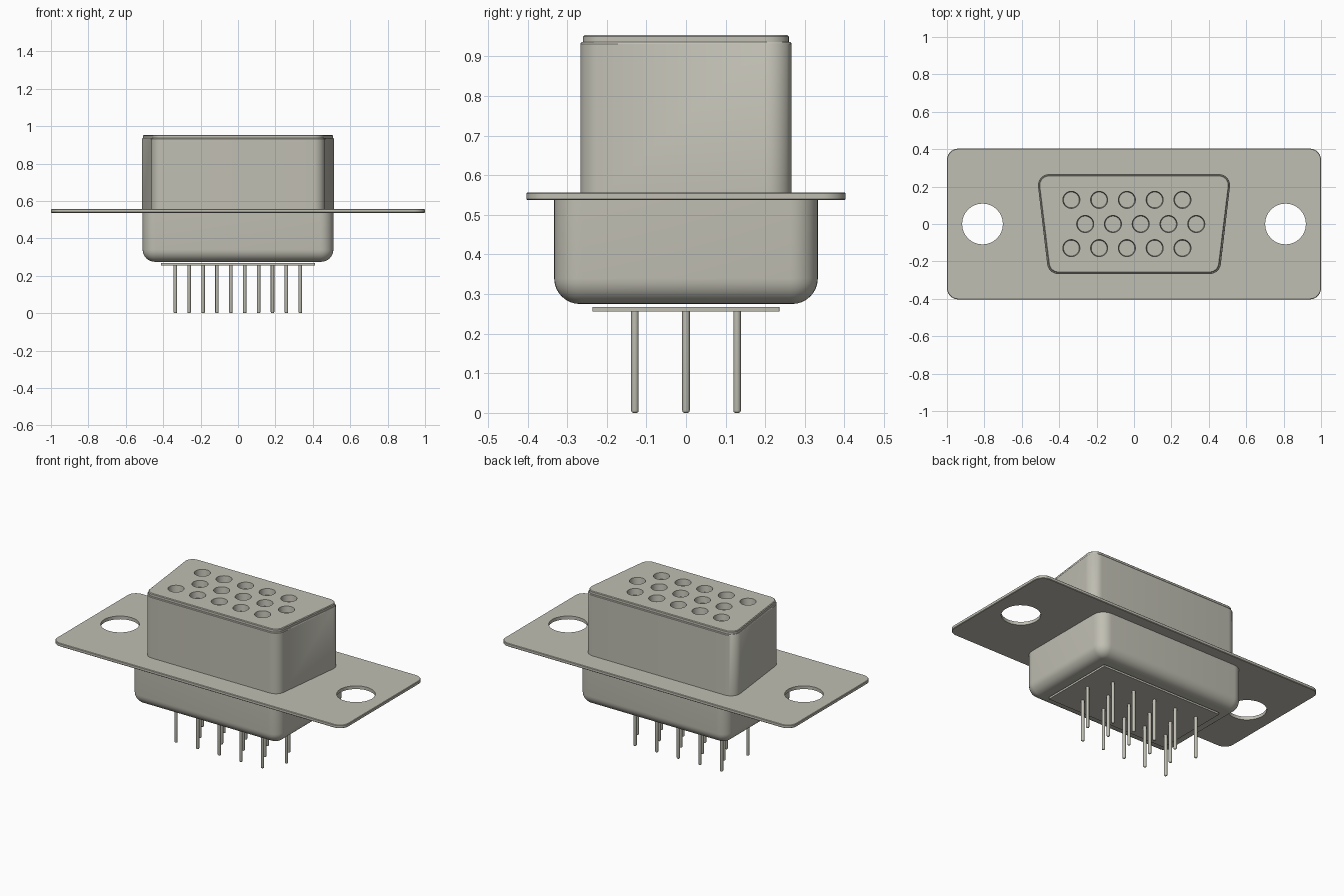
import bpy, bmesh, math
from mathutils import Vector, Matrix

cube = bpy.data.objects.get("Cube")
if cube:
    bpy.data.objects.remove(cube, do_unlink=True)

metal = bpy.data.materials.new("warm_grey_metal")
COLOUR = (0.53, 0.52, 0.45, 1.0)
metal.diffuse_color = COLOUR
metal.use_nodes = True
metal.node_tree.nodes["Principled BSDF"].inputs["Base Color"].default_value = COLOUR


def finish(name, bm):
    """Turn a bmesh into a coloured object with smooth, edge-preserving shading."""
    bmesh.ops.recalc_face_normals(bm, faces=bm.faces)
    mesh = bpy.data.meshes.new(name)
    bm.to_mesh(mesh)
    bm.free()
    mesh.materials.append(metal)
    obj = bpy.data.objects.new(name, mesh)
    bpy.context.collection.objects.link(obj)
    return obj


def shade(obj):
    bpy.ops.object.select_all(action='DESELECT')
    obj.select_set(True)
    bpy.context.view_layer.objects.active = obj
    bpy.ops.object.shade_smooth_by_angle(angle=math.radians(35))


def outline(back, front, depth, radius, inset, steps=8):
    """Rounded trapezoid: half widths at back and front, half depth, corner radius."""
    b, f, d = back - inset, front - inset, depth - inset
    r = max(radius - inset, 0.003)
    corners = [Vector(c) for c in ((-f, -d), (f, -d), (b, d), (-b, d))]
    points = []
    for i, p in enumerate(corners):
        u = (p - corners[i - 1]).normalized()
        v = (corners[(i + 1) % 4] - p).normalized()
        turn = math.acos(u.dot(v))
        start = math.atan2(-u.x, u.y)
        centre = p + (v - u).normalized() * r / math.cos(turn / 2)
        for s in range(steps + 1):
            a = start + turn * s / steps
            points.append(centre + r * Vector((math.cos(a), math.sin(a))))
    return points


def loft(name, back, front, depth, radius, levels):
    """Stack rounded outlines given as (height, inset) and cap both ends."""
    bm = bmesh.new()
    rings = [[bm.verts.new((p.x, p.y, z)) for p in outline(back, front, depth, radius, inset)]
             for z, inset in levels]
    for low, high in zip(rings, rings[1:]):
        for i in range(len(low)):
            j = (i + 1) % len(low)
            bm.faces.new((low[i], low[j], high[j], high[i]))
    bm.faces.new(rings[0][::-1])
    bm.faces.new(rings[-1])
    return finish(name, bm)


def drill(obj, places, r_low, r_high, z0, z1):
    """Cut round holes through an object at the given places."""
    bm = bmesh.new()
    for x, y in places:
        bmesh.ops.create_cone(bm, cap_ends=True, segments=32, radius1=r_low, radius2=r_high,
                              depth=z1 - z0, matrix=Matrix.Translation((x, y, (z0 + z1) / 2)))
    cutter = finish("hole_cutter", bm)
    cutter.hide_render = True
    mod = obj.modifiers.new("holes", 'BOOLEAN')
    mod.operation, mod.solver, mod.object = 'DIFFERENCE', 'EXACT', cutter
    bpy.context.view_layer.objects.active = obj
    bpy.ops.object.modifier_apply(modifier=mod.name)
    bpy.data.objects.remove(cutter, do_unlink=True)


# Three staggered rows of five contacts
PITCH = 0.1485
contacts = [(x0 + PITCH * k, y)
            for y, x0 in ((0.129, -0.335), (0.0, -0.261), (-0.129, -0.335))
            for k in range(5)]

# Mounting flange with two screw holes
flange = loft("mounting_flange", 1.0, 1.0, 0.403, 0.06,
              [(0.537, 0.003), (0.540, 0), (0.554, 0), (0.557, 0.003)])
drill(flange, [(-0.81, 0), (0.81, 0)], 0.109, 0.109, 0.5, 0.6)
shade(flange)

# Tapered upper shell with the slightly inset socket face
upper = loft("upper_shell", 0.521, 0.458, 0.267, 0.06,
             [(0.55, 0), (0.932, 0), (0.936, 0.003), (0.936, 0.007), (0.950, 0.007), (0.954, 0.011)])
drill(upper, contacts, 0.042, 0.046, 0.915, 0.956)
shade(upper)

# Lower shell with a broad rounded underside
FILLET = 0.065
levels = [(0.275 + FILLET * (1 - math.cos(a)), FILLET * (1 - math.sin(a)))
          for a in (math.pi / 2 * i / 8 for i in range(9))]
shade(loft("lower_shell", 0.51, 0.51, 0.333, 0.07, levels + [(0.545, 0)]))

# Thin pin base plate
shade(loft("pin_base_plate", 0.412, 0.412, 0.236, 0.004, [(0.256, 0), (0.268, 0)]))

# Pins with rounded tips
for n, (x, y) in enumerate(contacts, 1):
    bm = bmesh.new()
    bmesh.ops.create_cone(bm, cap_ends=True, segments=16, radius1=0.0095, radius2=0.0095,
                          depth=0.26, matrix=Matrix.Translation((x, y, 0.13)))
    tip = [e for e in bm.edges if all(v.co.z < 0.01 for v in e.verts)]
    bmesh.ops.bevel(bm, geom=tip, offset=0.006, segments=3, profile=0.5, affect='EDGES')
    shade(finish(f"pin_{n}", bm))
